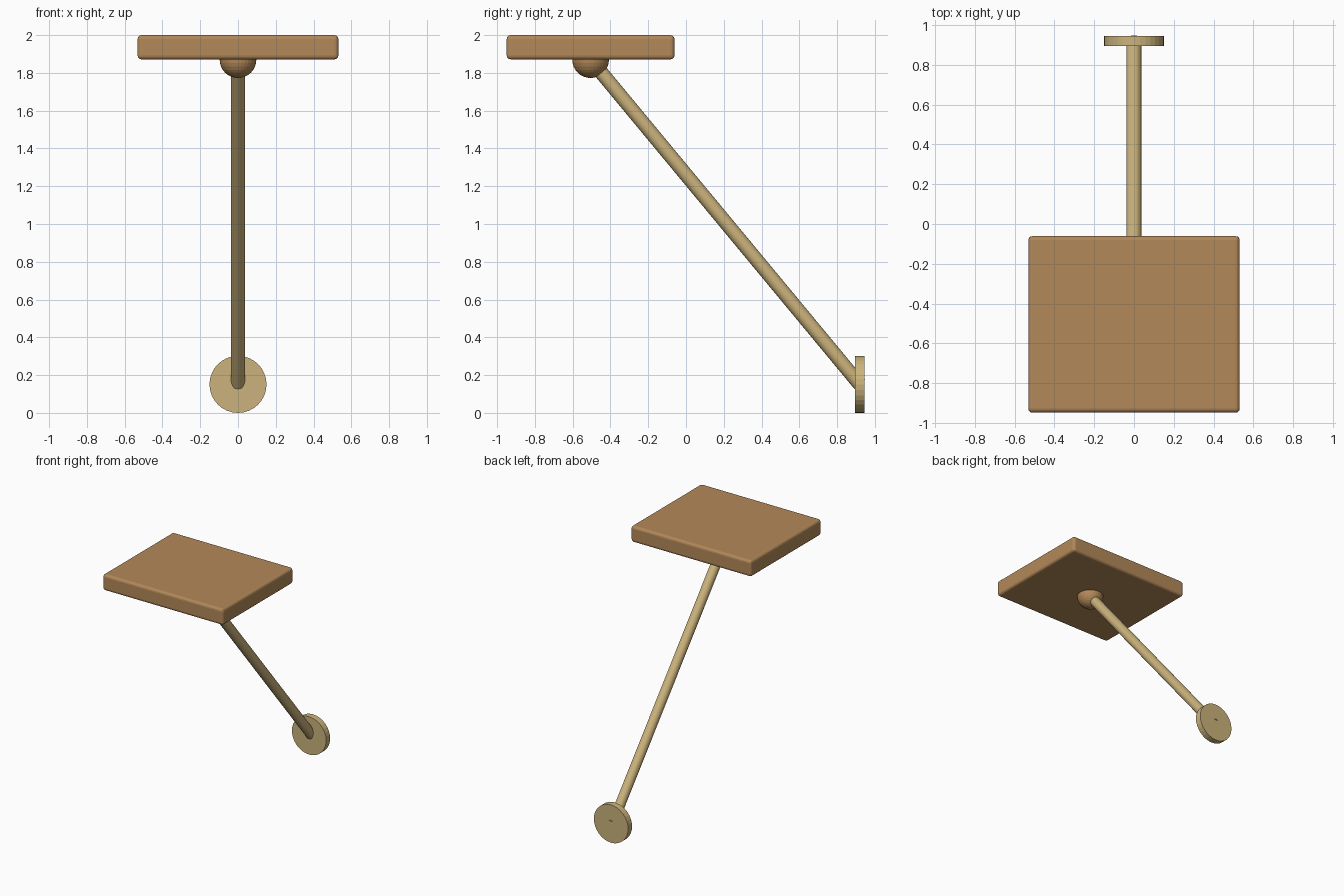
import bpy
from math import pi
from mathutils import Vector

if "Cube" in bpy.data.objects:
    bpy.data.objects.remove(bpy.data.objects["Cube"])


def material(name, rgb):
    m = bpy.data.materials.new(name)
    m.diffuse_color = (*rgb, 1)
    m.use_nodes = True
    m.node_tree.nodes["Principled BSDF"].inputs["Base Color"].default_value = m.diffuse_color
    return m


brown = material("warm brown", (0.45, 0.25, 0.10))
tan = material("pale tan", (0.60, 0.45, 0.20))


def finish(name, mat):
    ob = bpy.context.object
    ob.name = name
    ob.data.materials.append(mat)
    return ob


def cylinder(name, a, b, radius, mat):
    """Round bar from point a to point b."""
    a, b = Vector(a), Vector(b)
    bpy.ops.mesh.primitive_cylinder_add(
        vertices=32, radius=radius, depth=(b - a).length, location=(a + b) / 2,
        rotation=(b - a).to_track_quat('Z', 'Y').to_euler())
    return finish(name, mat)


joint = (0, -0.505, 1.87)

# Flat board with softened edges
bpy.ops.mesh.primitive_cube_add(size=1, location=(0, -0.505, 1.936))
board = finish("board", brown)
board.scale = (1.063, 0.888, 0.128)
bpy.ops.object.transform_apply(location=False, rotation=False, scale=True)
bevel = board.modifiers.new("soft edges", 'BEVEL')
bevel.width = 0.02
bevel.segments = 3

# Ball joint under the board
bpy.ops.mesh.primitive_uv_sphere_add(segments=32, ring_count=16, radius=0.097, location=joint)
finish("ball_joint", brown)

# Slanted strut and its round wall plate
cylinder("strut", joint, (0, 0.92, 0.151), 0.0375, tan)
cylinder("wall_plate", (0, 0.895, 0.151), (0, 0.945, 0.151), 0.151, tan)
